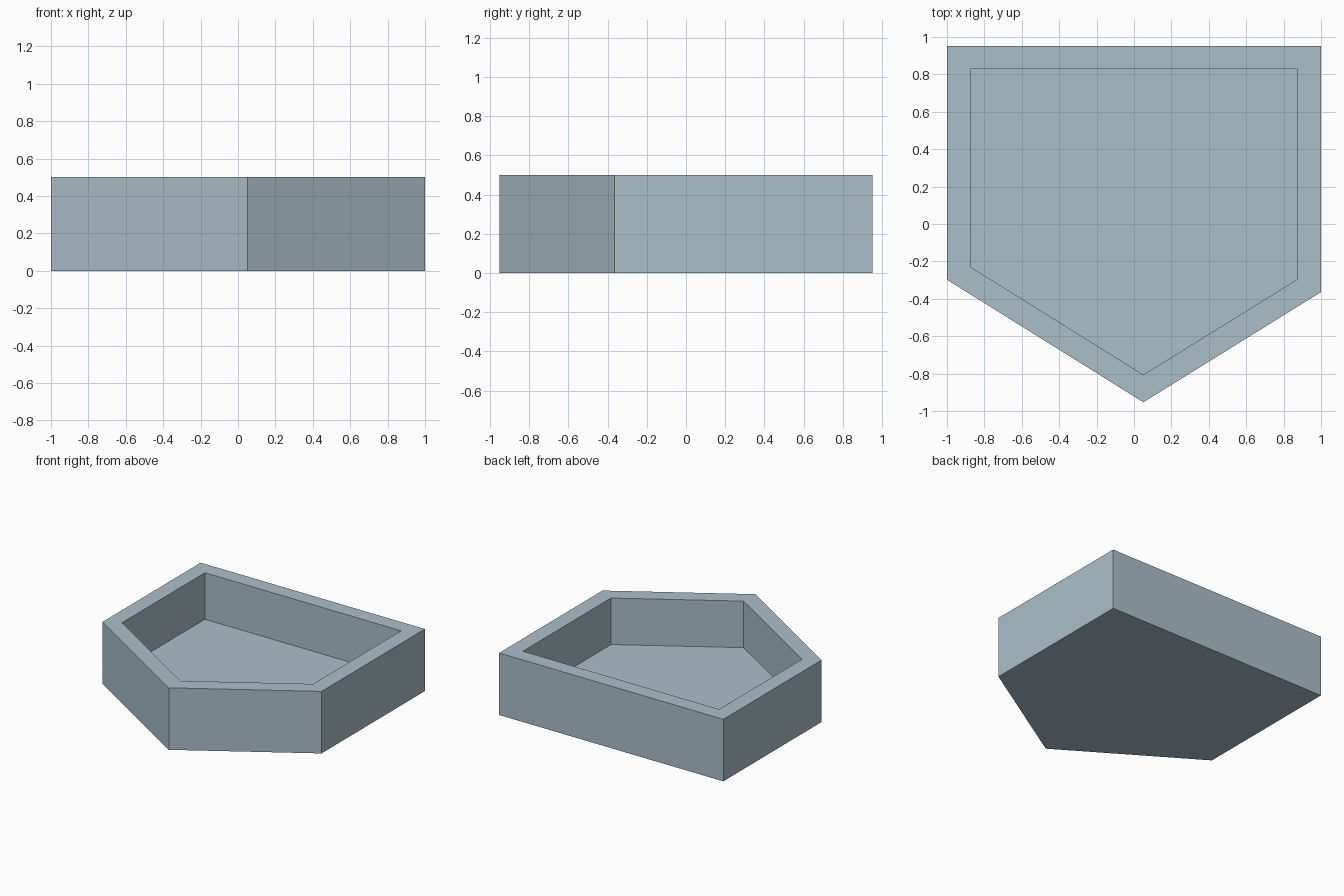
import bpy
import bmesh

cube = bpy.data.objects.get("Cube")
if cube:
    bpy.data.objects.remove(cube, do_unlink=True)

HEIGHT, WALL = 0.5, 0.125

# Single blue-grey colour
colour = (0.41, 0.52, 0.59, 1.0)
mat = bpy.data.materials.new("blue_grey")
mat.use_nodes = True
mat.diffuse_color = colour
bsdf = next(n for n in mat.node_tree.nodes if n.type == 'BSDF_PRINCIPLED')
bsdf.inputs["Base Color"].default_value = colour

# Five-sided outline with a pointed front, counter-clockwise from above
outline = [(-1, 0.953), (-1, -0.298), (0.05, -0.953), (1, -0.364), (1, 0.953)]

bm = bmesh.new()
base = bm.faces.new([bm.verts.new((x, y, 0)) for x, y in outline])

# Raise the solid block
raised = bmesh.ops.extrude_face_region(bm, geom=[base], use_keep_orig=True)
top_verts = [g for g in raised["geom"] if isinstance(g, bmesh.types.BMVert)]
bmesh.ops.translate(bm, verts=top_verts, vec=(0, 0, HEIGHT))
bmesh.ops.recalc_face_normals(bm, faces=bm.faces[:])

# Inset the top for the rim, then push the recess down to the floor
top = max(bm.faces, key=lambda f: f.calc_center_median().z)
bmesh.ops.inset_region(bm, faces=[top], thickness=WALL, use_even_offset=True)
recess = bmesh.ops.extrude_discrete_faces(bm, faces=[top])["faces"][0]
bmesh.ops.translate(bm, verts=recess.verts[:], vec=(0, 0, WALL - HEIGHT))

# Stitch the inner walls between the rim and the floor
bm.edges.ensure_lookup_table()
open_edges = [e for e in bm.edges if e.is_boundary]
if open_edges:
    bmesh.ops.bridge_loops(bm, edges=open_edges)
bmesh.ops.recalc_face_normals(bm, faces=bm.faces[:])

mesh = bpy.data.meshes.new("tray")
bm.to_mesh(mesh)
bm.free()
mesh.materials.append(mat)
tray = bpy.data.objects.new("tray", mesh)
bpy.context.collection.objects.link(tray)
